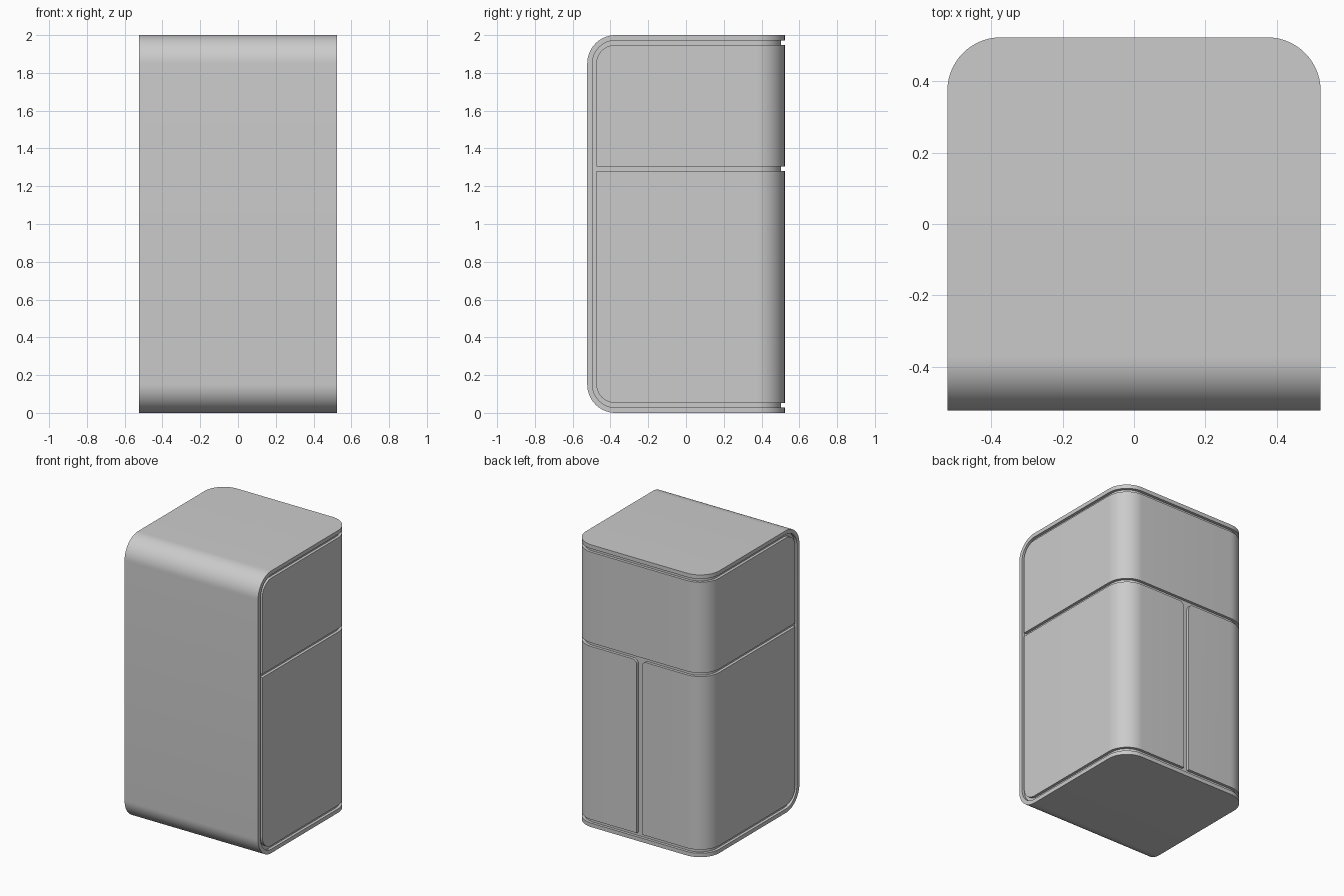
import bpy, bmesh
from math import sin, cos, pi

if "Cube" in bpy.data.objects:
    bpy.data.objects.remove(bpy.data.objects["Cube"])

HALF, HEIGHT, R, N = 0.523, 2.0, 0.15, 14   # half width/depth, height, corner radius, arc steps
GAP = 0.02                                  # groove depth
ARC = [pi / 2 * i / N for i in range(N + 1)]


def loft(name, sections):
    """Join matching closed sections into one capped solid."""
    bm = bmesh.new()
    rings = [[bm.verts.new(p) for p in s] for s in sections]
    for a, b in zip(rings, rings[1:]):
        for i in range(len(a)):
            j = (i + 1) % len(a)
            bm.faces.new((a[i], a[j], b[j], b[i]))
    bm.faces.new(rings[0])
    bm.faces.new(rings[-1])
    bmesh.ops.recalc_face_normals(bm, faces=bm.faces[:])
    mesh = bpy.data.meshes.new(name)
    bm.to_mesh(mesh)
    bm.free()
    obj = bpy.data.objects.new(name, mesh)
    bpy.context.collection.objects.link(obj)
    bpy.ops.object.select_all(action='DESELECT')
    obj.select_set(True)
    bpy.context.view_layer.objects.active = obj
    bpy.ops.object.shade_smooth_by_angle()
    return obj


def back_stations(half, r):
    """(y, half width) pairs round the back corners."""
    return [(half - r + r * sin(a), half - r + r * cos(a)) for a in ARC]


def block(name, half, r, y_front, z0, z1, r_bottom, r_top, half_door=False):
    """Solid with rounded back corners in plan and rounded front edges in profile."""
    rf = max(r_bottom, r_top)
    stations = [(y_front + rf * (1 - cos(a)), half, 1 - sin(a)) for a in ARC]
    stations += [(y, w, 0) for y, w in back_stations(half, r)]
    sections = []
    for y, w, k in stations:
        lo, hi = z0 + r_bottom * k, z1 - r_top * k
        if half_door:
            c = 0.035                        # rounded inner top corner
            s = [(GAP, y, lo), (w, y, lo), (w, y, hi)]
            s += [(GAP + c - c * sin(a), y, hi - c + c * cos(a)) for a in ARC[::2]]
        else:
            s = [(-w, y, lo), (w, y, lo), (w, y, hi), (-w, y, hi)]
        sections.append(s)
    return loft(name, sections)


# Outer wrap: bottom, front and top as one bent sheet
T = 0.028
lower = []
for y, w in reversed(back_stations(HALF, R)):
    lower.append(((y, 0), (y, T), w))
for a in ARC:
    cy, cz, ri = -HALF + R, R, R - T
    lower.append(((cy - R * sin(a), cz - R * cos(a)),
                  (cy - ri * sin(a), cz - ri * cos(a)), HALF))
upper = [((o[0], HEIGHT - o[1]), (i[0], HEIGHT - i[1]), w) for o, i, w in reversed(lower)]
loft("outer_wrap", [[(-w, *o), (w, *o), (w, *i), (-w, *i)] for o, i, w in lower + upper])

# Recessed core seen at the bottom of the grooves
block("inner_core", HALF - GAP, R - GAP, -HALF + 0.02, 0.02, HEIGHT - 0.02, R - 0.02, R - 0.02)

# Upper panel wraps round both sides and the back
block("upper_panel", HALF, R, -0.475, 1.305, 1.948, 0, R - 0.05)

# Lower pair of panels, split down the middle of the back
door = block("lower_panels", HALF, R, -0.475, 0.053, 1.28, R - 0.05, 0, half_door=True)
mirror = door.modifiers.new("Mirror", 'MIRROR')
mirror.use_axis[0] = True
mirror.use_mirror_merge = False
